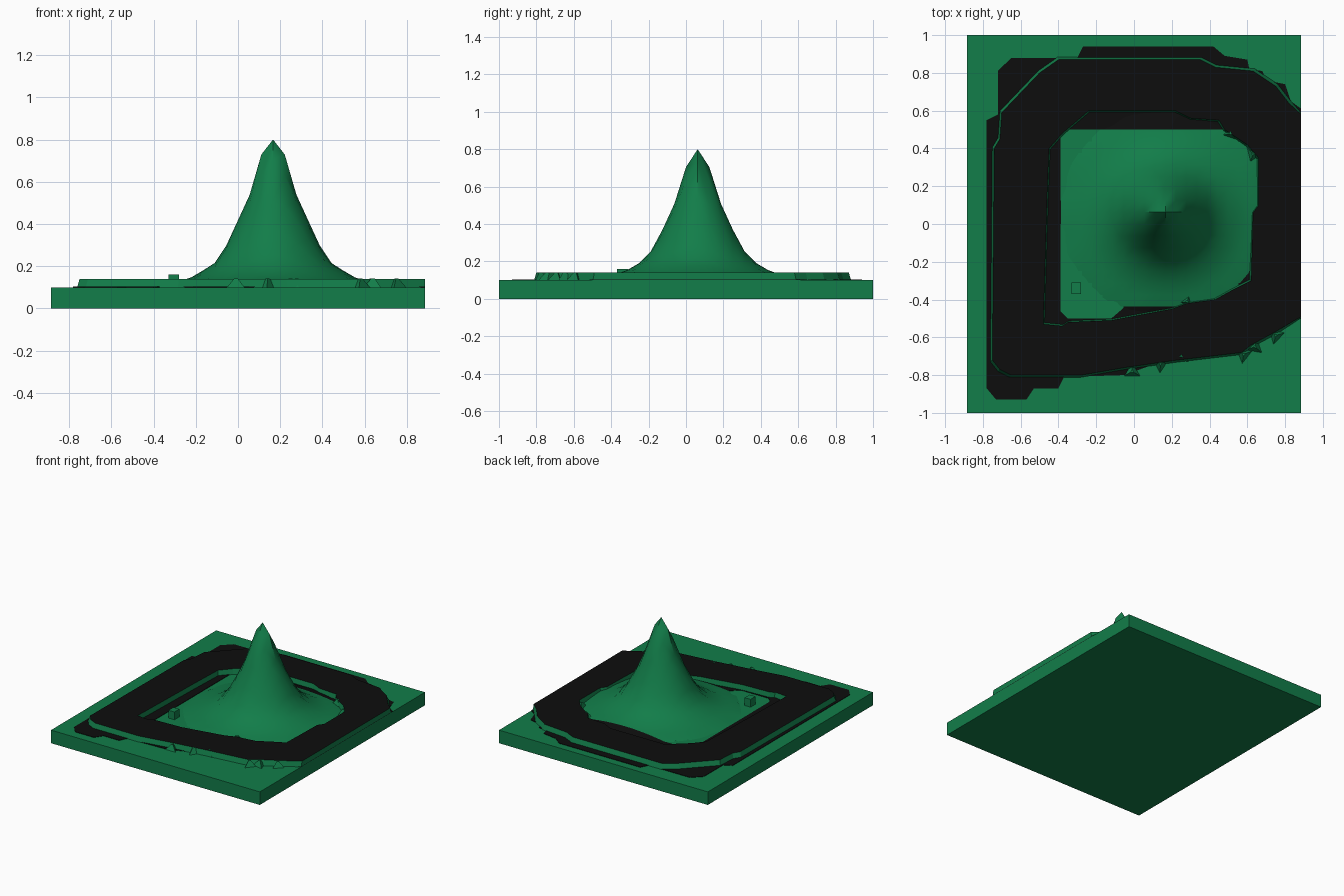
import bpy
import bmesh
from math import hypot, radians
from mathutils import Matrix, Vector

default_cube = bpy.data.objects.get("Cube")
if default_cube:
    bpy.data.objects.remove(default_cube, do_unlink=True)

HALF_X, HALF_Y, GROUND, TRACK_TOP = 0.885, 1.0, 0.1, 0.14


def make_material(name, colour):
    material = bpy.data.materials.new(name)
    material.use_nodes = True
    material.diffuse_color = colour
    material.node_tree.nodes["Principled BSDF"].inputs["Base Color"].default_value = colour
    return material


green = make_material("grass green", (0.006, 0.205, 0.067, 1))
black = make_material("asphalt black", (0.004, 0.004, 0.004, 1))


def finish(name, bm):
    mesh = bpy.data.meshes.new(name)
    bm.to_mesh(mesh)
    bm.free()
    mesh.materials.append(green)
    mesh.materials.append(black)
    obj = bpy.data.objects.new(name, mesh)
    bpy.context.collection.objects.link(obj)
    return obj


def box(name, low, high):
    low, high = Vector(low), Vector(high)
    bm = bmesh.new()
    place = Matrix.Translation((low + high) / 2) @ Matrix.Diagonal((*(high - low), 1))
    bmesh.ops.create_cube(bm, size=1, matrix=place)
    return finish(name, bm)


def ring(name, outer, inner, bottom, top, flare, side_material):
    """Black cap between two outlines (in hundredths), with skirts down to the ground."""
    bm = bmesh.new()
    rim = []
    loops = []
    for outline, spread in ((outer, flare), (inner, -flare)):
        verts = [bm.verts.new((min(x / 100, HALF_X), y / 100, top)) for x, y in outline]
        rim += [bm.edges.new((a, b)) for a, b in zip(verts, verts[1:] + verts[:1])]
        loops.append((verts, 1 + spread))
    bmesh.ops.triangle_fill(bm, edges=rim, use_beauty=True)
    caps = list(bm.faces)
    for face in caps:
        face.material_index = 1
    for verts, scale in loops:
        feet = [bm.verts.new((min(v.co.x * scale, HALF_X), v.co.y * scale, bottom))
                for v in verts]
        for i in range(len(verts)):
            quad = (verts[i - 1], verts[i], feet[i], feet[i - 1])
            bm.faces.new(quad).material_index = side_material
    bmesh.ops.recalc_face_normals(bm, faces=bm.faces)
    if caps[0].normal.z < 0:
        bmesh.ops.reverse_faces(bm, faces=bm.faces)
    return finish(name, bm)


# Ground slab
box("ground_slab", (-HALF_X, -HALF_Y, 0), (HALF_X, HALF_Y, GROUND))

# Asphalt paint on the ground, around a grassy infield
paint_outer = [(-78, -87), (-73, -93), (-57, -93), (-53, -87), (-40, -87), (-37, -81),
               (-5, -80), (22, -70), (60, -67), (75, -57), (89, -50), (89, 61), (83, 65),
               (80, 74), (70, 76), (68, 81), (61, 82), (60, 87), (48, 89), (42, 94),
               (-27, 94), (-30, 88), (-65, 88), (-72, 81), (-72, 58), (-78, 55)]
infield = [(-39, -46), (-35, -50), (-12, -50), (-5, -44), (32, -43), (52, -34), (60, -22),
           (61, 6), (65, 10), (65, 35), (60, 42), (48, 50), (-35, 50), (-39, 46)]
ring("ground_paint", paint_outer, infield, GROUND, GROUND + 0.003, 0, 1)

# Raised track with sloping grass edges
track_outer = [(-75, -72), (-71, -77), (-65, -80), (-28, -80), (-5, -76), (23, -72),
               (57, -68), (62, -64), (75, -57), (89, -49), (89, 58), (82, 64), (75, 73),
               (63, 81), (43, 83), (35, 87), (-40, 87), (-50, 80), (-70, 59), (-71, 45),
               (-74, 40)]
track_inner = [(-48, -53), (-38, -54), (-35, -52), (-12, -51), (20, -45), (28, -42),
               (43, -40), (52, -35), (62, -30), (63, 6), (66, 10), (66, 35), (60, 42),
               (48, 50), (45, 55), (30, 56), (22, 60), (-24, 60), (-38, 48), (-45, 40),
               (-46, 15)]
ring("race_track", track_outer, track_inner, GROUND, TRACK_TOP, 0.015, 0)

# Central hill on the terrain grid
hill_profile = [(0, 0.8), (0.055, 0.73), (0.11, 0.54), (0.165, 0.42), (0.22, 0.3),
                (0.28, 0.21), (0.4, 0.14), (0.56, GROUND)]


def hill_height(radius):
    for (r0, z0), (r1, z1) in zip(hill_profile, hill_profile[1:]):
        if radius <= r1:
            return z0 + (z1 - z0) * (radius - r0) / (r1 - r0)
    return GROUND - 0.01


cells = 32
peak_x, peak_y = 3 * 2 * HALF_X / cells, 2 * HALF_Y / cells
bm = bmesh.new()
bmesh.ops.create_grid(bm, x_segments=cells, y_segments=cells, size=1,
                      matrix=Matrix.Diagonal((HALF_X, HALF_Y, 1, 1)))
for vert in bm.verts:
    vert.co.z = hill_height(hypot(vert.co.x - peak_x, vert.co.y - peak_y))
buried = [v for v in bm.verts if v.co.z < GROUND and all(
    e.other_vert(v).co.z < GROUND for e in v.link_edges)]
bmesh.ops.delete(bm, geom=buried, context="VERTS")
for face in bm.faces:
    middle = face.calc_center_median()
    on_paint = middle.y > 0.5 or middle.x < -0.39 or (middle.y < -0.44 and middle.x > -0.1)
    face.material_index = int(on_paint)
hill = finish("hill", bm)
bpy.ops.object.select_all(action="DESELECT")
hill.select_set(True)
bpy.context.view_layer.objects.active = hill
bpy.ops.object.shade_smooth_by_angle(angle=radians(35))

# Small marker block on the infield
box("marker_block", (-0.33, -0.37, GROUND), (-0.28, -0.31, 0.16))

# Little grass shards where the terrain breaks through the track edge
shards = [(-1, -78), (14, -74), (25, -70), (58, -69), (64, -65), (75, -59), (51, 48),
          (63, 37), (28, -41)]
for number, (x, y) in enumerate(shards):
    bm = bmesh.new()
    place = Matrix.Translation((x / 100, y / 100, (GROUND + TRACK_TOP) / 2))
    bmesh.ops.create_cone(bm, segments=3, radius1=0.05, radius2=0.01, cap_ends=True,
                          depth=TRACK_TOP - GROUND + 0.004,
                          matrix=place @ Matrix.Rotation(number, 4, "Z"))
    finish(f"grass_shard_{number + 1}", bm)
